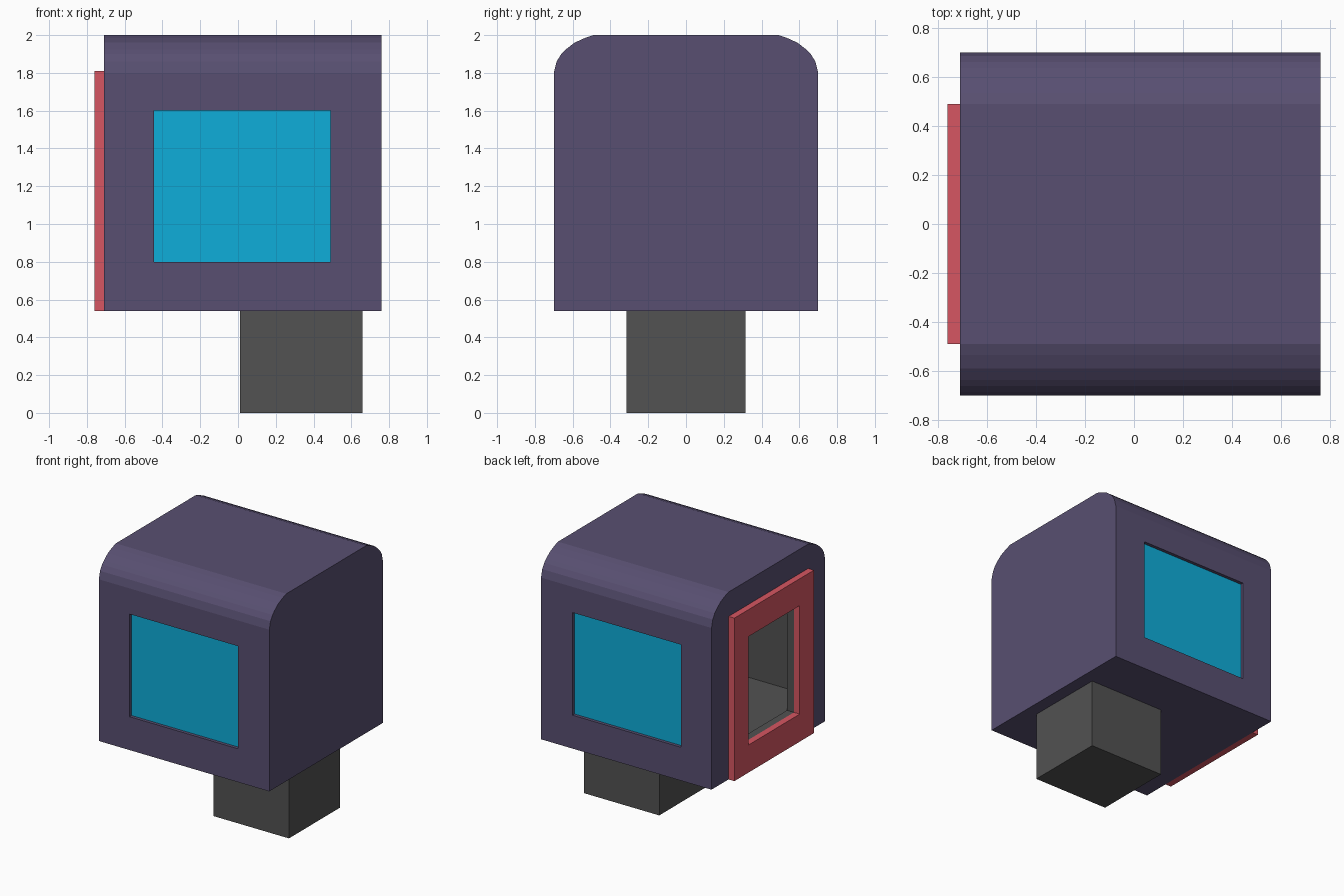
import bpy
import bmesh

cube = bpy.data.objects.get("Cube")
if cube:
    bpy.data.objects.remove(cube, do_unlink=True)


def material(name, rgb):
    """Flat material from 0-255 display values, stored as linear."""
    linear = [((c / 255 + 0.055) / 1.055) ** 2.4 for c in rgb] + [1.0]
    mat = bpy.data.materials.new(name)
    mat.diffuse_color = linear
    mat.use_nodes = True
    bsdf = next(n for n in mat.node_tree.nodes if n.type == 'BSDF_PRINCIPLED')
    bsdf.inputs["Base Color"].default_value = linear
    return mat


PURPLE = material("dusty purple", (88, 79, 113))
GREY = material("dark grey", (82, 82, 82))
RED = material("coral red", (214, 86, 98))
CYAN = material("window cyan", (14, 173, 218))


def prism(name, profile, x0, x1, mat):
    """Extrude a (y, z) outline along x."""
    bm = bmesh.new()
    face = bm.faces.new([bm.verts.new((x0, y, z)) for y, z in profile])
    ext = bmesh.ops.extrude_face_region(bm, geom=[face])
    moved = [v for v in ext["geom"] if isinstance(v, bmesh.types.BMVert)]
    bmesh.ops.translate(bm, verts=moved, vec=(x1 - x0, 0, 0))
    bmesh.ops.recalc_face_normals(bm, faces=bm.faces)
    mesh = bpy.data.meshes.new(name)
    bm.to_mesh(mesh)
    bm.free()
    mesh.materials.append(mat)
    obj = bpy.data.objects.new(name, mesh)
    bpy.context.collection.objects.link(obj)
    return obj


def box(name, x, y, z, mat):
    outline = [(y[0], z[0]), (y[1], z[0]), (y[1], z[1]), (y[0], z[1])]
    return prism(name, outline, x[0], x[1], mat)


def cut(target, x, y, z, mat):
    """Cut a box out of the target; the new faces take the given material."""
    cutter = box("cutter", x, y, z, mat)
    cutter.hide_render = True
    mod = target.modifiers.new("cut", 'BOOLEAN')
    mod.operation = 'DIFFERENCE'
    mod.solver = 'EXACT'
    mod.material_mode = 'TRANSFER'
    mod.object = cutter
    bpy.context.view_layer.objects.active = target
    bpy.ops.object.modifier_apply(modifier=mod.name)
    bpy.data.objects.remove(cutter, do_unlink=True)


# Cabin shell with rounded roof shoulders
half = [(0.70, 0.54), (0.70, 1.80), (0.685, 1.86), (0.66, 1.90),
        (0.635, 1.925), (0.59, 1.96), (0.535, 1.985), (0.49, 2.0)]
outline = half + [(-y, z) for y, z in reversed(half)]
cabin = prism("cabin", outline, -0.71, 0.76, PURPLE)

# Grey interior and doorway
DOOR_Y, DOOR_Z = (-0.315, 0.315), (0.755, 1.60)
cut(cabin, (-0.65, 0.70), (-0.62, 0.62), (0.75, 1.80), GREY)
cut(cabin, (-0.80, -0.60), DOOR_Y, DOOR_Z, GREY)

# Recessed windows, front and back
WIN_X, WIN_Z = (-0.445, 0.49), (0.80, 1.60)
for side, name in ((-1, "front_window"), (1, "back_window")):
    cut(cabin, WIN_X, sorted((side * 0.67, side * 0.8)), WIN_Z, PURPLE)
    box(name, WIN_X, sorted((side * 0.668, side * 0.675)), WIN_Z, CYAN)

# Door frame on the -x side
frame = box("door_frame", (-0.76, -0.71), (-0.49, 0.49), (0.54, 1.81), RED)
cut(frame, (-0.85, -0.65), DOOR_Y, DOOR_Z, RED)

# Square pedestal
box("pedestal", (0.01, 0.66), (-0.315, 0.315), (0.0, 0.54), GREY)
